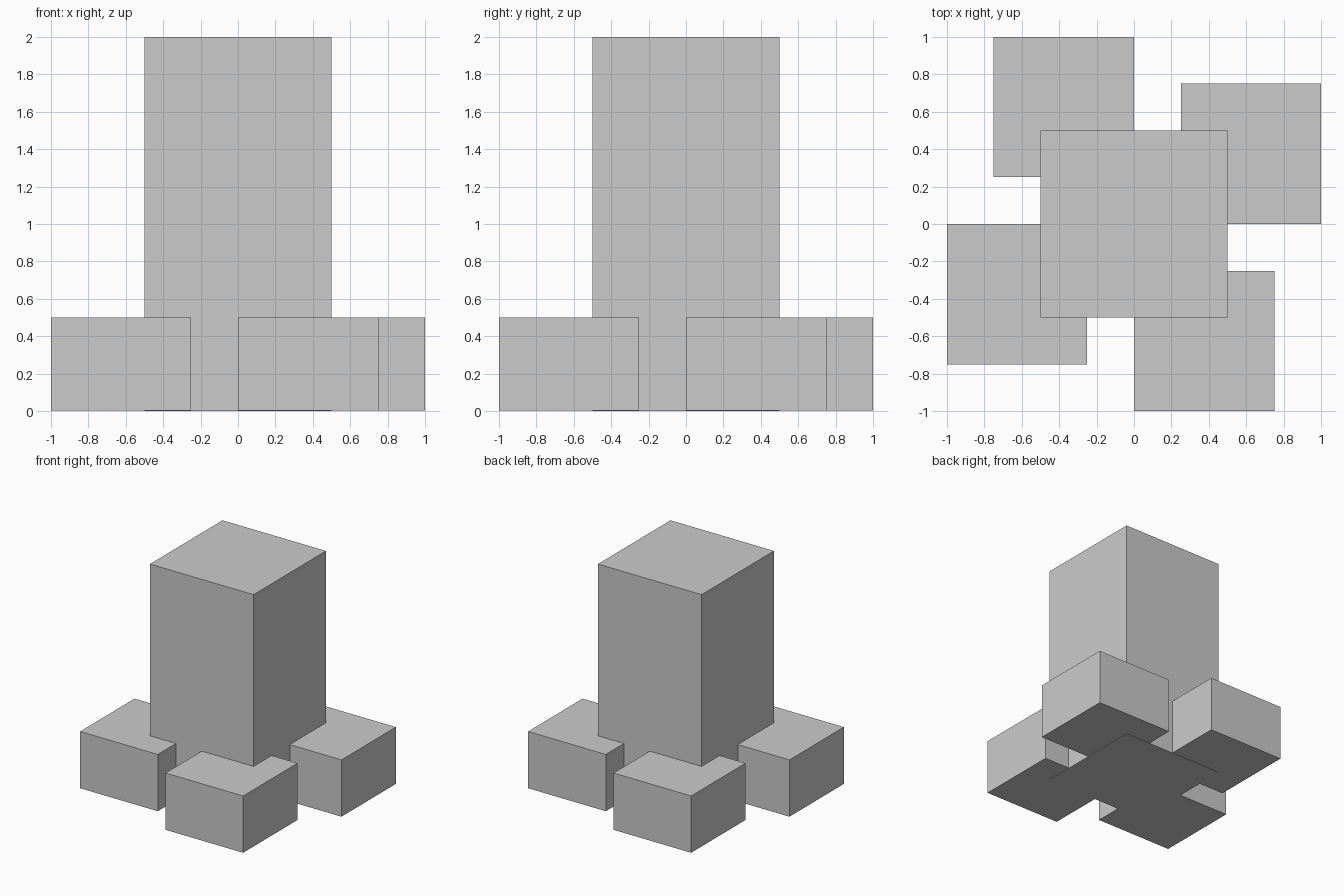
import bpy
from mathutils import Matrix
from math import pi

if "Cube" in bpy.data.objects:
    bpy.data.objects.remove(bpy.data.objects["Cube"])


def box(name, x0, x1, y0, y1, z0, z1):
    bpy.ops.mesh.primitive_cube_add(size=1)
    ob = bpy.context.object
    ob.name = name
    size = Matrix.Diagonal((x1 - x0, y1 - y0, z1 - z0, 1))
    centre = Matrix.Translation(((x0 + x1) / 2, (y0 + y1) / 2, (z0 + z1) / 2))
    ob.data.transform(centre @ size)
    return ob


# Central tower, its underside a hair below the blocks
box("tower", -0.5, 0.5, -0.5, 0.5, 0, 2)

# Four base blocks in a pinwheel around the tower
for i, side in enumerate(("front", "right", "back", "left")):
    block = box(side + "_block", 0, 0.75, -1, -0.25, 0.004, 0.5)
    block.data.transform(Matrix.Rotation(i * pi / 2, 4, 'Z'))
